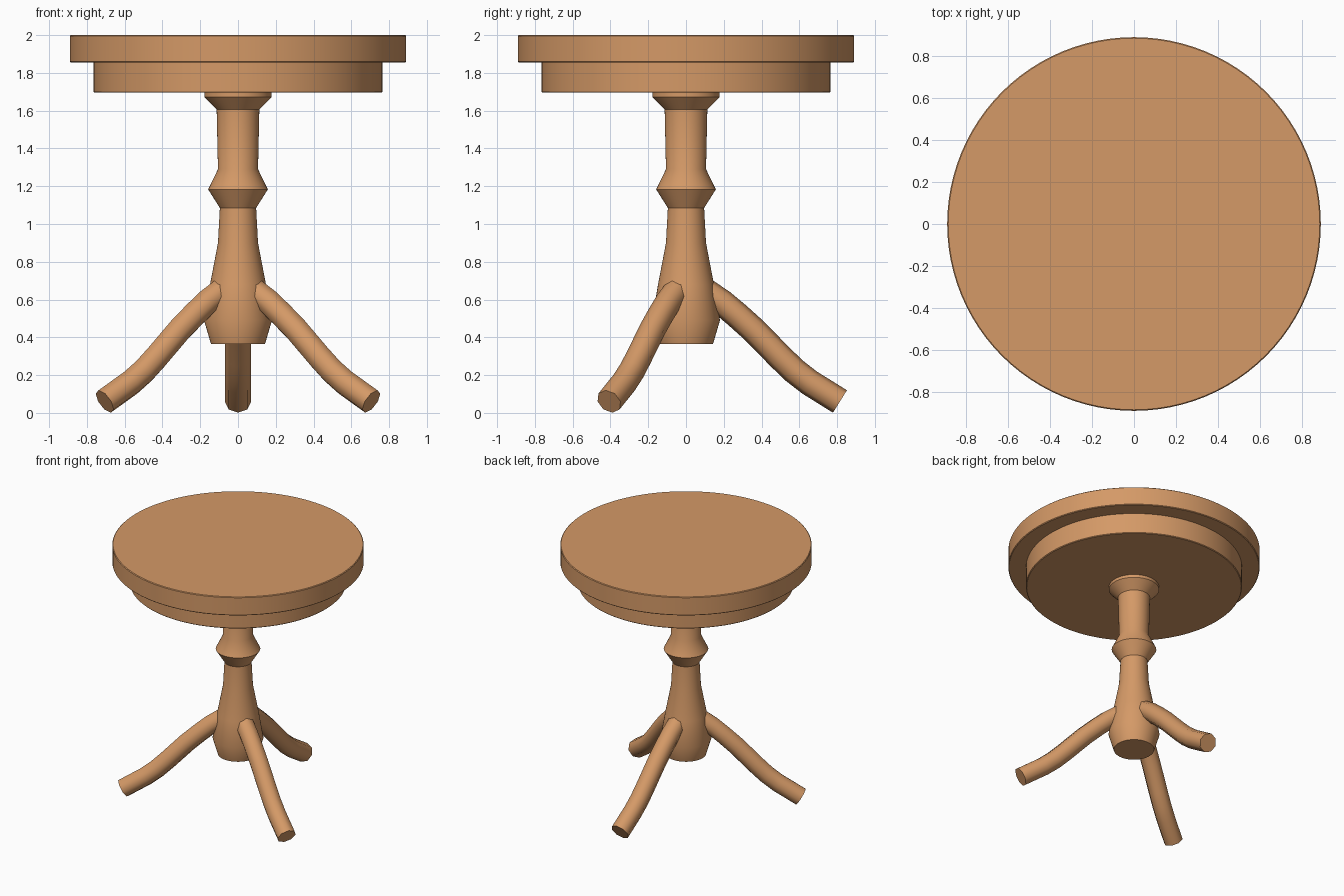
import bpy, bmesh, math
from mathutils import Vector

if "Cube" in bpy.data.objects:
    bpy.data.objects.remove(bpy.data.objects["Cube"])

wood = bpy.data.materials.new("warm wood")
wood.diffuse_color = (0.66, 0.32, 0.135, 1.0)
wood.use_nodes = True
wood.node_tree.nodes["Principled BSDF"].inputs["Base Color"].default_value = wood.diffuse_color


def finish(name, bm, angle):
    """Turn a bmesh into an object, smooth with sharp edges above the angle."""
    bmesh.ops.recalc_face_normals(bm, faces=bm.faces)
    for f in bm.faces:
        f.smooth = True
    for e in bm.edges:
        e.smooth = e.calc_face_angle(0) < math.radians(angle)
    mesh = bpy.data.meshes.new(name)
    bm.to_mesh(mesh)
    bm.free()
    mesh.materials.append(wood)
    obj = bpy.data.objects.new(name, mesh)
    bpy.context.collection.objects.link(obj)
    return obj


def skin(rings):
    """Bridge a list of point rings and cap both ends."""
    bm = bmesh.new()
    vs = [[bm.verts.new(p) for p in r] for r in rings]
    n = len(vs[0])
    for a, b in zip(vs, vs[1:]):
        for i in range(n):
            j = (i + 1) % n
            bm.faces.new((a[i], a[j], b[j], b[i]))
    bm.faces.new(vs[0][::-1])
    bm.faces.new(vs[-1])
    return bm


def lathe(name, profile, sides, angle=30):
    rings = [[(r * math.cos(2 * math.pi * i / sides), r * math.sin(2 * math.pi * i / sides), z)
              for i in range(sides)] for r, z in profile]
    return finish(name, skin(rings), angle)


# Round top and the smaller rim disc under it
lathe("table_top", [(0.885, 1.855), (0.89, 1.86), (0.89, 1.995), (0.885, 2.0)], 96)
lathe("under_rim", [(0.76, 1.695), (0.765, 1.70), (0.765, 1.855)], 96)

# Turned column
lathe("column", [(0.143, 0.365), (0.18, 0.49), (0.148, 0.68), (0.106, 0.90), (0.096, 1.085),
                 (0.158, 1.183), (0.106, 1.29), (0.113, 1.606), (0.178, 1.672),
                 (0.178, 1.697)], 48)

# Three curved eight-sided legs: path as (distance from axis, height)
path = [(0.10, 0.645), (0.19, 0.585), (0.27, 0.518), (0.36, 0.437), (0.50, 0.294),
        (0.575, 0.222), (0.655, 0.160), (0.815, 0.0605)]


def leg(name, heading, radius=0.07, sides=8):
    out = Vector((math.cos(heading), math.sin(heading), 0))
    side = Vector((-math.sin(heading), math.cos(heading), 0))
    pts = [out * d + Vector((0, 0, z)) for d, z in path]
    rings = []
    for i, p in enumerate(pts):
        t = (pts[min(i + 1, len(pts) - 1)] - pts[max(i - 1, 0)]).normalized()
        up = t.cross(side).normalized()
        rings.append([p + radius * (side * math.cos(2 * math.pi * k / sides)
                                    + up * math.sin(2 * math.pi * k / sides))
                      for k in range(sides)])
    finish(name, skin(rings), 50)


for name, deg in (("back_leg", 90), ("front_left_leg", 210), ("front_right_leg", 330)):
    leg(name, math.radians(deg))
